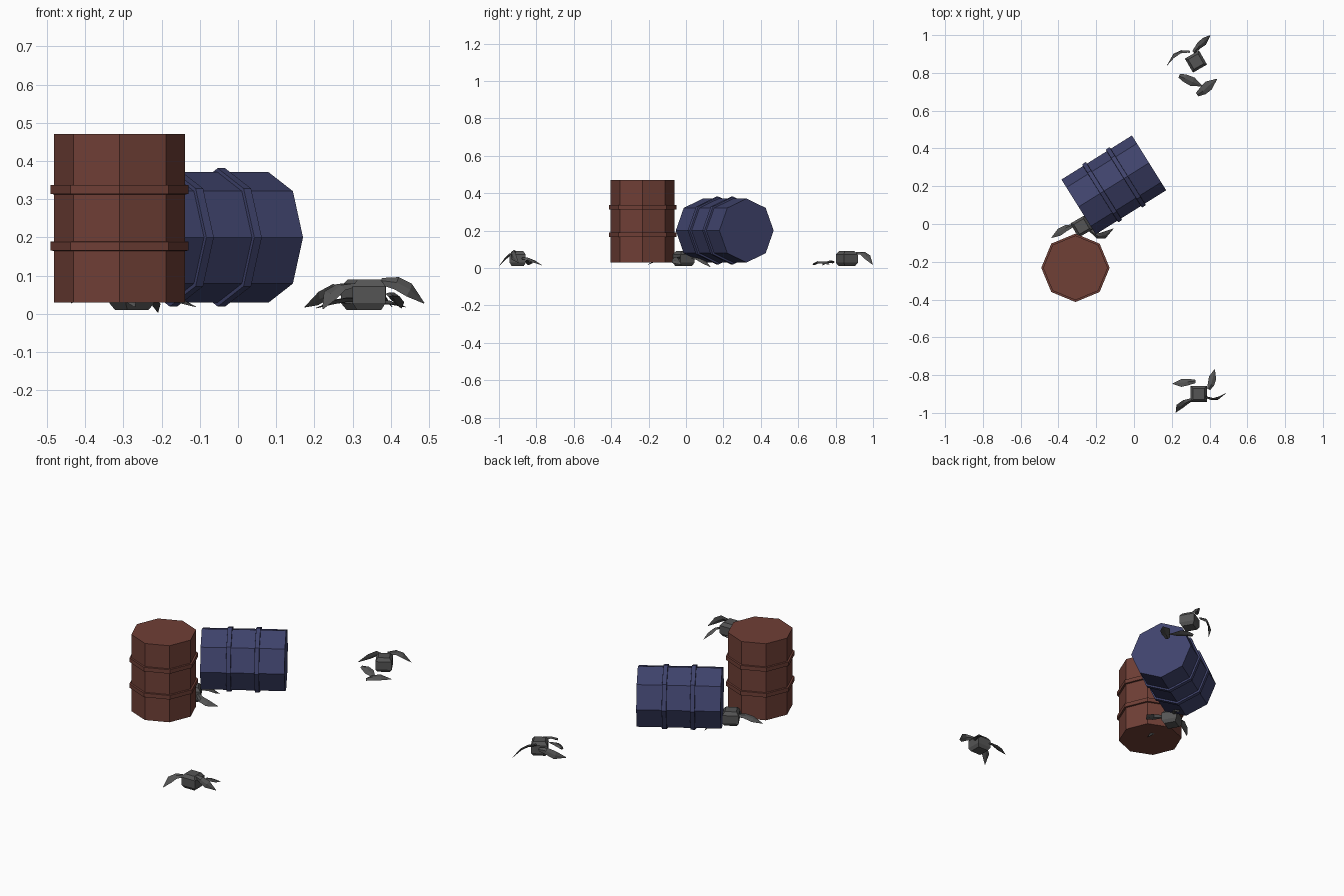
import bpy, bmesh
from math import radians, sin, cos, pi
from mathutils import Vector, Matrix

if "Cube" in bpy.data.objects:
    bpy.data.objects.remove(bpy.data.objects["Cube"])


def material(name, rgb):
    m = bpy.data.materials.new(name)
    m.diffuse_color = (*rgb, 1)
    m.use_nodes = True
    m.node_tree.nodes["Principled BSDF"].inputs["Base Color"].default_value = m.diffuse_color
    return m


RED = material("rust_red", (0.16, 0.05, 0.037))
BLUE = material("dull_blue", (0.05, 0.056, 0.15))
DARK = material("dark_metal", (0.09, 0.09, 0.09))


def loft(name, rings, mat, matrix=Matrix()):
    """Skin a list of equal-length point rings and cap both ends."""
    bm = bmesh.new()
    vs = [[bm.verts.new(p) for p in r] for r in rings]
    n = len(rings[0])
    for a, b in zip(vs, vs[1:]):
        for i in range(n):
            j = (i + 1) % n
            bm.faces.new((a[i], a[j], b[j], b[i]))
    bm.faces.new(vs[0][::-1])
    bm.faces.new(vs[-1])
    bmesh.ops.recalc_face_normals(bm, faces=bm.faces)
    mesh = bpy.data.meshes.new(name)
    bm.to_mesh(mesh)
    bm.free()
    ob = bpy.data.objects.new(name, mesh)
    ob.matrix_world = matrix
    mesh.materials.append(mat)
    bpy.context.collection.objects.link(ob)
    return ob


def polygon(r, z, n, start=0.0):
    return [(r * cos(start + 2 * pi * i / n), r * sin(start + 2 * pi * i / n), z)
            for i in range(n)]


# Octagonal barrels with two raised hoops
def barrel(name, mat, matrix):
    r, R, h = 0.171, 0.181, 0.0125
    prof = [(r, -0.22)]
    for z in (-0.073, 0.075):
        prof += [(r, z - h), (R, z - h + 0.001), (R, z + h - 0.001), (r, z + h)]
    prof.append((r, 0.22))
    return loft(name, [polygon(a, z, 8) for a, z in prof], mat, matrix)


barrel("upright_barrel", RED, Matrix.Translation((-0.31, -0.232, 0.25)))
barrel("fallen_barrel", BLUE, Matrix.Translation((-0.107, 0.207, 0.2))
       @ Matrix.Rotation(radians(32), 4, 'Z') @ Matrix.Rotation(radians(90), 4, 'Y'))


# Chamfered square hub of a clawed gadget
def hub(name, x, y, angle):
    prof = [(0.032, 0.01), (0.043, 0.028), (0.043, 0.072), (0.030, 0.09)]
    loft(name, [polygon(w * 2 ** 0.5, z, 4, pi / 4) for w, z in prof], DARK,
         Matrix.Translation((x, y, 0)) @ Matrix.Rotation(radians(angle), 4, 'Z'))


# Pointed claw blade; tilt turns its broad side from horizontal to vertical
def claw(name, pts, tilt=20, width=0.021):
    pts = [Vector(p) for p in pts]
    rings = []
    for i, p in enumerate(pts):
        d = (pts[min(i + 1, len(pts) - 1)] - pts[max(i - 1, 0)]).normalized()
        side = d.cross(Vector((0, 0, 1))).normalized()
        side = Matrix.Rotation(radians(tilt), 3, d) @ side
        nrm = side.cross(d)
        w = width * (0.45, 0.85, 1.0, 0.08)[i]
        t = (0.006, 0.006, 0.005, 0.001)[i]
        rings.append([p + side * w, p + nrm * t, p - side * w, p - nrm * t])
    loft(name, rings, DARK)


# Front gadget
hub("front_hub", 0.343, -0.90, 0)
claw("front_claw_1", [(0.395, -0.875, 0.05), (0.407, -0.85, 0.05),
                      (0.416, -0.815, 0.035), (0.427, -0.77, 0.015)], 15)
claw("front_claw_2", [(0.325, -0.833, 0.035), (0.285, -0.837, 0.037),
                      (0.25, -0.842, 0.03), (0.205, -0.845, 0.015)], 15)
claw("front_claw_3", [(0.305, -0.93, 0.075), (0.27, -0.945, 0.07),
                      (0.243, -0.965, 0.05), (0.222, -0.997, 0.013)], -30)
claw("front_claw_4", [(0.375, -0.915, 0.085), (0.415, -0.927, 0.08),
                      (0.448, -0.922, 0.062), (0.487, -0.896, 0.028)], 70)

# Back gadget, with two claws broken off on the ground
hub("back_hub", 0.328, 0.86, 30)
claw("back_claw_1", [(0.295, 0.912, 0.06), (0.25, 0.912, 0.062),
                     (0.21, 0.89, 0.04), (0.175, 0.84, 0.018)], 65)
claw("back_claw_2", [(0.315, 0.91, 0.08), (0.345, 0.945, 0.078),
                     (0.372, 0.967, 0.06), (0.403, 0.998, 0.018)], 25)
claw("back_loose_claw_1", [(0.24, 0.785, 0.03), (0.27, 0.772, 0.034),
                           (0.31, 0.753, 0.03), (0.362, 0.73, 0.015)], 10, 0.025)
claw("back_loose_claw_2", [(0.335, 0.685, 0.02), (0.365, 0.705, 0.03),
                           (0.395, 0.733, 0.03), (0.438, 0.767, 0.018)], 10, 0.027)

# Middle gadget, wedged between the barrels
hub("middle_hub", -0.278, -0.013, 30)
claw("middle_claw_1", [(-0.325, -0.01, 0.07), (-0.36, -0.022, 0.07),
                       (-0.395, -0.043, 0.053), (-0.437, -0.073, 0.028)], 25)
claw("middle_claw_2", [(-0.235, -0.03, 0.055), (-0.19, -0.062, 0.05),
                       (-0.155, -0.058, 0.037), (-0.11, -0.025, 0.018)], 30)
claw("middle_claw_3", [(-0.26, 0.035, 0.055), (-0.235, 0.065, 0.05),
                       (-0.22, 0.095, 0.032), (-0.21, 0.132, 0.004)], 20)
claw("middle_claw_4", [(-0.30, -0.06, 0.06), (-0.295, -0.10, 0.06),
                       (-0.285, -0.145, 0.045), (-0.27, -0.205, 0.018)], 20)
